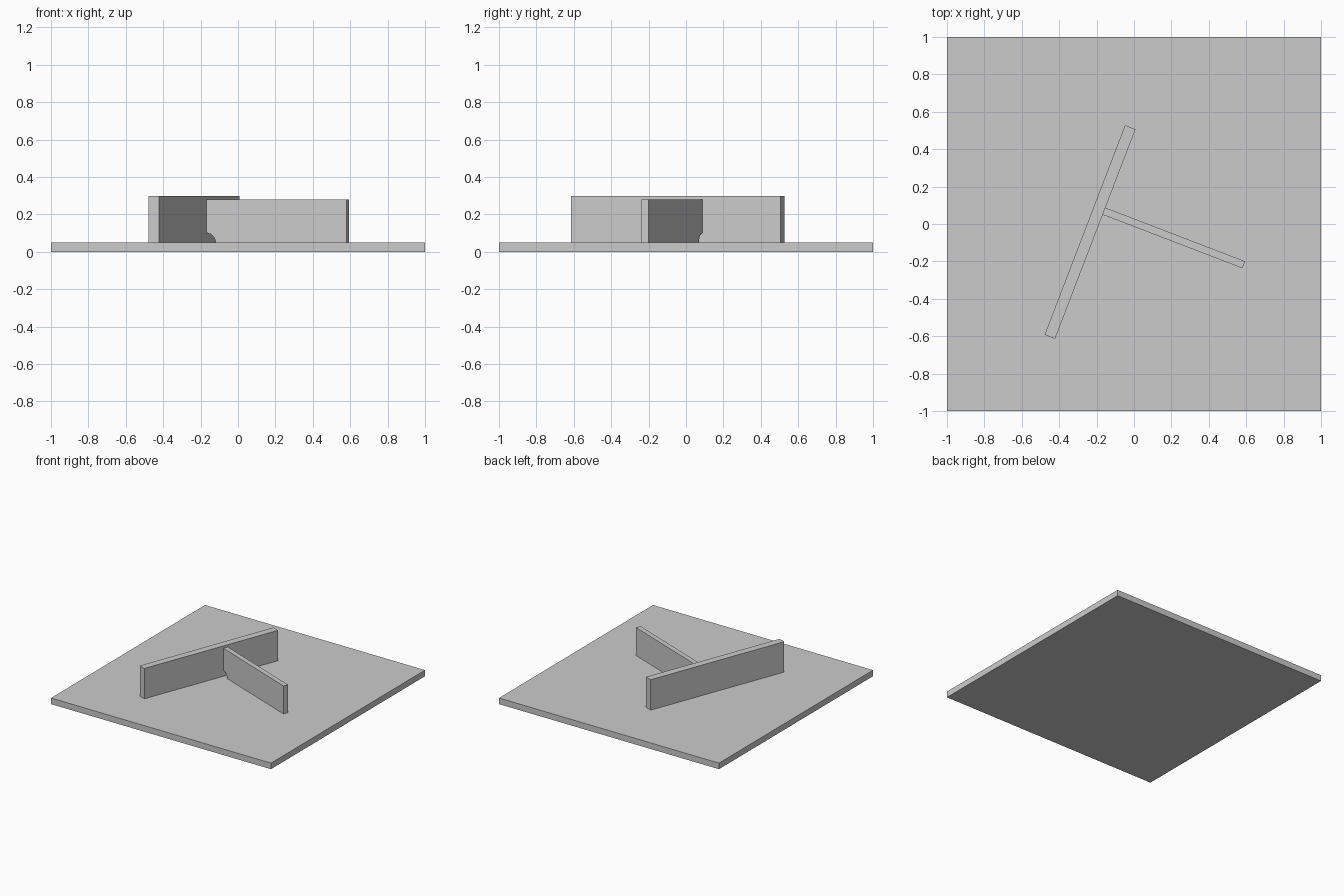
import bpy, bmesh, math
from mathutils import Matrix, Vector

cube = bpy.data.objects.get("Cube")
if cube:
    bpy.data.objects.remove(cube)

grey = bpy.data.materials.new("plain_grey")
grey.use_nodes = True
colour = (0.6, 0.6, 0.6, 1)
grey.diffuse_color = colour
grey.node_tree.nodes["Principled BSDF"].inputs["Base Color"].default_value = colour


def plate(name, outline, thickness, place):
    """Extrude an upright (x, z) outline evenly to both sides of y = 0."""
    bm = bmesh.new()
    face = bm.faces.new([bm.verts.new((x, -thickness / 2, z)) for x, z in outline])
    side = bmesh.ops.extrude_face_region(bm, geom=[face])["geom"]
    moved = [v for v in side if isinstance(v, bmesh.types.BMVert)]
    bmesh.ops.translate(bm, vec=(0, thickness, 0), verts=moved)
    bmesh.ops.recalc_face_normals(bm, faces=bm.faces)
    mesh = bpy.data.meshes.new(name)
    bm.to_mesh(mesh)
    bm.free()
    mesh.materials.append(grey)
    obj = bpy.data.objects.new(name, mesh)
    obj.matrix_world = place
    bpy.context.collection.objects.link(obj)
    return obj


def rectangle(x0, x1, z0, z1):
    return [(x0, z0), (x1, z0), (x1, z1), (x0, z1)]


BASE = 0.05
# Shared frame of the two walls: x along the short wall, y along the long wall
frame = Matrix.Translation((-0.235, -0.043, BASE)) @ Matrix.Rotation(math.radians(-21), 4, "Z")

# Base plate
plate("base_plate", rectangle(-1, 1, 0, BASE), 2, Matrix.Identity(4))

# Long wall
plate("long_wall", rectangle(-0.03, 0.03, 0, 0.25), 1.2, frame)

# Short wall butting against the long one, with a rounded notch in its lower corner
length, height, radius, steps = 0.8, 0.23, 0.05, 12
notch = [(radius * math.sin(a), radius * math.cos(a))
         for a in (math.pi / 2 * i / steps for i in range(steps + 1))]
outline = notch + [(length, 0), (length, height), (0, height)]
plate("short_wall", outline, 0.04, frame @ Matrix.Translation((0.03, 0.131, 0)))
